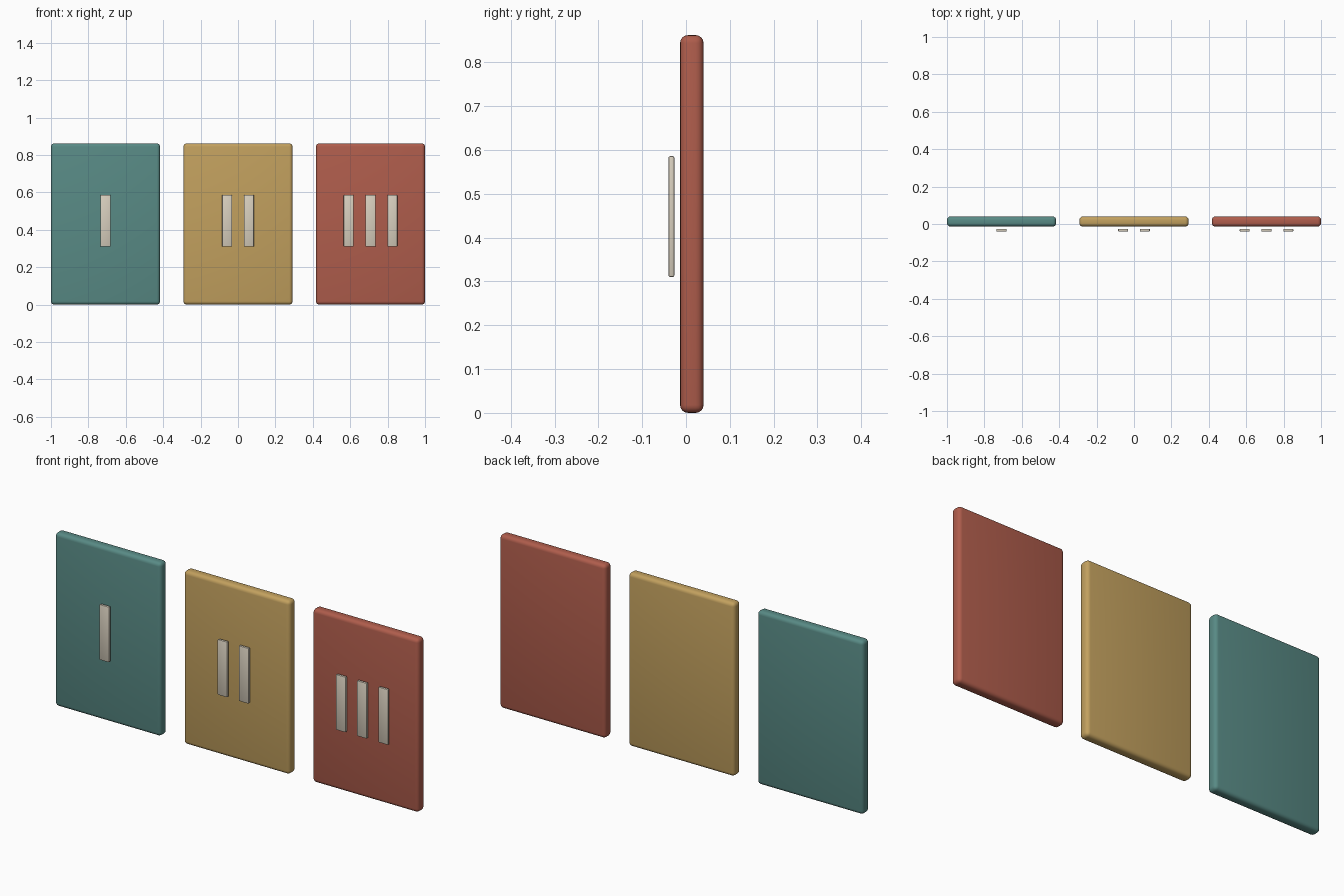
import bpy
import math

if "Cube" in bpy.data.objects:
    bpy.data.objects.remove(bpy.data.objects["Cube"])


def material(name, rgb):
    m = bpy.data.materials.new(name)
    m.diffuse_color = (*rgb, 1)
    m.use_nodes = True
    m.node_tree.nodes["Principled BSDF"].inputs["Base Color"].default_value = m.diffuse_color
    return m


def rounded_box(name, lo, hi, radius, segments, mat):
    """Box between two corners with rounded edges."""
    bpy.ops.mesh.primitive_cube_add(size=1, location=[(a + b) / 2 for a, b in zip(lo, hi)])
    ob = bpy.context.object
    ob.name = name
    ob.scale = [b - a for a, b in zip(lo, hi)]
    bpy.ops.object.transform_apply(location=False, rotation=False, scale=True)
    bevel = ob.modifiers.new("rounded_edges", 'BEVEL')
    bevel.width = radius
    bevel.segments = segments
    bpy.ops.object.modifier_apply(modifier=bevel.name)
    bpy.ops.object.shade_smooth_by_angle(angle=math.radians(35))
    ob.data.materials.append(mat)
    return ob


ivory = material("ivory", (0.686, 0.624, 0.515))
colours = [
    ("teal", material("teal", (0.098, 0.255, 0.235))),
    ("gold", material("gold", (0.539, 0.352, 0.112))),
    ("red", material("brick_red", (0.429, 0.109, 0.072))),
]

SPACING, HALF_W, HEIGHT = 0.7083, 0.2917, 0.862
BAR_STEP, BAR_HALF = 0.1167, 0.027

for i, (name, mat) in enumerate(colours):
    cx = (i - 1) * SPACING
    # Card panel
    rounded_box(f"{name}_card", (cx - HALF_W, -0.0135, 0), (cx + HALF_W, 0.04, HEIGHT),
                0.018, 4, mat)
    # Tally bars floating just in front: one, two, three
    count = i + 1
    for k in range(count):
        bx = cx + (k - (count - 1) / 2) * BAR_STEP
        rounded_box(f"{name}_tally_bar_{k + 1}", (bx - BAR_HALF, -0.04, 0.31),
                    (bx + BAR_HALF, -0.0265, 0.586), 0.004, 2, ivory)
